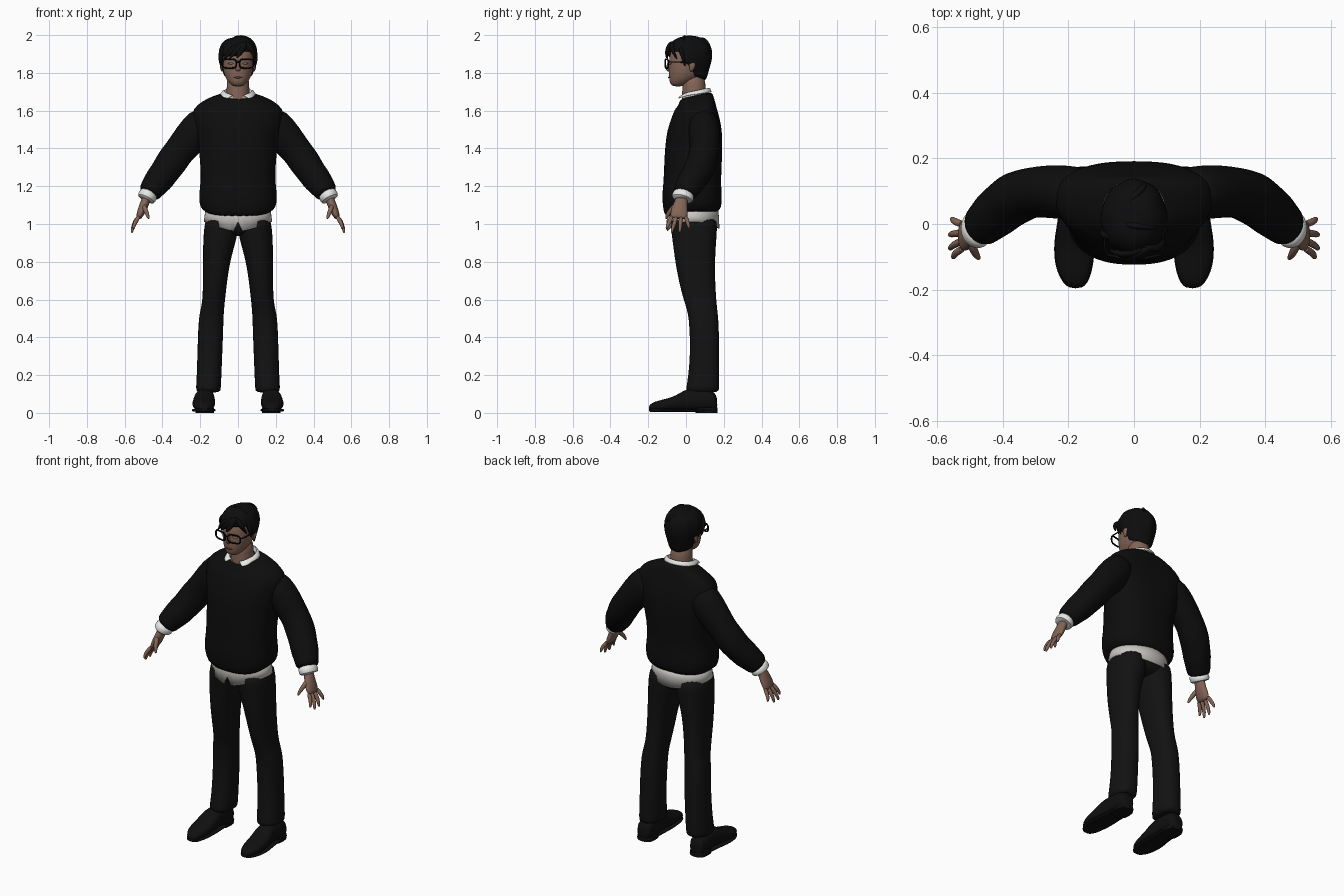
import bpy, bmesh, math
from mathutils import Vector


def material(name, r, g, b):
    m = bpy.data.materials.new(name)
    m.diffuse_color = (r, g, b, 1)
    return m


KNIT = material("black knit", .004, .004, .004)
CLOTH = material("black cloth", .006, .006, .0065)
HAIR = material("black hair", .004, .004, .0045)
LEATHER = material("black leather", .005, .005, .005)
FRAME = material("black plastic", .003, .003, .003)
SKIN = material("brown skin", .23, .13, .095)
LIP = material("lip", .17, .075, .06)
EYE = material("eye white", .35, .32, .3)
WHITE = material("white shirt", .82, .82, .81)
HEM = material("shirt tail", .58, .57, .54)


def make(name, rings, mat, closed=True, caps=True, mirror=False, sub=1, thick=0):
    """Skin a list of point rings into one smooth object."""
    bm = bmesh.new()
    vs = [[bm.verts.new(p) for p in ring] for ring in rings]
    n = len(vs[0])
    for a, b in zip(vs, vs[1:]):
        for i in range(n if closed else n - 1):
            j = (i + 1) % n
            bm.faces.new((a[i], a[j], b[j], b[i]))
    if caps:
        bm.faces.new(vs[0][::-1])
        bm.faces.new(vs[-1])
    bmesh.ops.recalc_face_normals(bm, faces=bm.faces)
    me = bpy.data.meshes.new(name)
    bm.to_mesh(me)
    bm.free()
    me.materials.append(mat)
    ob = bpy.data.objects.new(name, me)
    bpy.context.collection.objects.link(ob)
    if thick:
        ob.modifiers.new("thickness", 'SOLIDIFY').thickness = thick
    if mirror:
        ob.modifiers.new("mirror", 'MIRROR')
    if sub:
        ob.modifiers.new("smooth", 'SUBSURF').levels = sub
        ob.modifiers["smooth"].render_levels = sub
    bpy.context.view_layer.objects.active = ob
    ob.select_set(True)
    bpy.ops.object.shade_smooth_by_angle(angle=math.radians(50))
    ob.select_set(False)
    return ob


def oval(c, u, v, n=20, p=2.0):
    """Superellipse ring around c with half axes u and v."""
    pts = []
    for i in range(n):
        a = 2 * math.pi * i / n
        ca, sa = math.cos(a), math.sin(a)
        pts.append(Vector(c) + Vector(u) * math.copysign(abs(ca) ** (2 / p), ca)
                   + Vector(v) * math.copysign(abs(sa) ** (2 / p), sa))
    return pts


def level(z, x0, x1, y0, y1, n=20, p=2.0):
    """Horizontal ring from its extents."""
    return oval(((x0 + x1) / 2, (y0 + y1) / 2, z), ((x1 - x0) / 2, 0, 0), (0, (y1 - y0) / 2, 0), n, p)


def tube(name, path, mat, n=14, **kw):
    """Limb along a path of (x, y, z, radius across, radius along y)."""
    pts = [Vector(q[:3]) for q in path]
    rings = []
    for i, q in enumerate(path):
        t = (pts[min(i + 1, len(pts) - 1)] - pts[max(i - 1, 0)]).normalized()
        u = t.cross(Vector((0, 1, 0))).normalized()
        rings.append(oval(pts[i], u * q[3], t.cross(u) * q[4], n))
    return make(name, rings, mat, **kw)


# Sweater body: hem, waist blouse, chest, sloping shoulders
body = [(1.03, -.1, .165, .172), (1.055, -.117, .18, .19), (1.10, -.124, .19, .205),
        (1.16, -.127, .19, .208), (1.22, -.119, .185, .197), (1.32, -.116, .19, .2),
        (1.42, -.111, .193, .21), (1.50, -.1, .19, .228), (1.56, -.078, .178, .243),
        (1.61, -.06, .163, .24), (1.642, -.045, .15, .195), (1.667, -.035, .142, .14),
        (1.685, -.026, .132, .096)]
rings = []
for z, y0, y1, rx in body:
    ring = level(z, -rx, rx, y0, y1, 32, 2.4)
    for p in ring:
        if z > 1.4:                                  # shoulders sit towards the back
            p.y += .03 * (p.x / .24) ** 2
        if z > 1.64:                                 # neckline drops in front
            p.z += .22 * (p.y - .055)
        if z < 1.06:                                 # hem rises at sides and back
            p.z += .025 * min(1, max(0, (p.y + .1) / .1))
    rings.append(ring)
make("sweater_body", rings, KNIT)

# Sleeves with soft folds
tube("sleeves", [(.15, .09, 1.55, .08, .075), (.19, .095, 1.525, .1, .085), (.253, .1, 1.455, .093, .083),
                 (.312, .097, 1.385, .081, .077), (.34, .088, 1.345, .085, .08), (.368, .076, 1.305, .082, .083),
                 (.395, .055, 1.265, .077, .078), (.42, .035, 1.232, .078, .078), (.445, .012, 1.2, .068, .07),
                 (.465, -.006, 1.172, .064, .066), (.474, -.013, 1.158, .052, .056)], KNIT, n=18, mirror=True)
tube("shirt_cuffs", [(.466, -.008, 1.17, .05, .055), (.478, -.015, 1.15, .052, .06),
                     (.488, -.022, 1.13, .052, .06), (.489, -.022, 1.128, .03, .035)], WHITE, mirror=True)

# Hands: palm, four fingers, thumb
tube("palms", [(.478, -.018, 1.155, .026, .032), (.492, -.027, 1.115, .024, .034), (.508, -.035, 1.075, .024, .046),
               (.523, -.038, 1.04, .018, .047), (.528, -.039, 1.028, .01, .04)], SKIN, mirror=True)
fingers = [(-.074, -.102, .552, .972), (-.05, -.075, .562, .952), (-.026, -.033, .562, .953), (-.002, .016, .556, .975)]
for k, (yb, yt, xt, zt) in enumerate(fingers):
    xm, ym, zm = (.52 + xt) / 2 + .01, (yb + yt) / 2, (1.045 + zt) / 2
    tube("fingers_%d" % (k + 1), [(.52, yb, 1.045, .013, .013), (xm, ym, zm, .012, .012),
                                  (xt, yt, zt + .012, .009, .009), (xt, yt, zt, .004, .004)], SKIN, n=8, mirror=True)
tube("thumbs", [(.5, -.05, 1.1, .016, .018), (.49, -.08, 1.075, .014, .015), (.478, -.1, 1.045, .011, .011),
                (.472, -.107, 1.025, .005, .005)], SKIN, n=8, mirror=True)

# Shirt tail: open band with a front notch
N = 48
band = [[], [], []]
for i in range(N):
    a = 2 * math.pi * i / N
    x, y = math.sin(a), -math.cos(a)
    low = 1.012 - .05 * max(0, -y) ** 3 - .035 * max(0, y) ** 2
    if abs(x) < .07 and y < 0:
        low = 1.01
    for ring, z, r in zip(band, (1.08, 1.04, low), (.95, .98, 1.0)):
        ring.append(Vector((x * .181 * r, .037 + y * .14 * r, z)))
make("shirt_tail", band, HEM, caps=False, sub=0, thick=.006)

# Trousers: pelvis and straight legs
make("trouser_seat", [level(z, -r, r, y0, y1, 24, 2.4) for z, r, y0, y1 in
     ((1.08, .165, -.085, .16), (1.0, .173, -.085, .165), (.96, .15, -.07, .155), (.935, .08, -.03, .12))], CLOTH)
legs = [(1.05, .0, .17, -.085, .163), (.98, .0, .18, -.082, .166), (.93, .005, .184, -.075, .163),
        (.87, .022, .186, -.067, .158), (.8, .041, .186, -.058, .155), (.7, .057, .186, -.04, .155),
        (.6, .068, .188, -.014, .161), (.55, .073, .198, .004, .166), (.5, .076, .209, .014, .172),
        (.4, .079, .213, .02, .176), (.3, .083, .216, .02, .177), (.2, .087, .219, .012, .177),
        (.13, .09, .223, .0, .177), (.105, .092, .223, -.003, .176)]
make("trouser_legs", [level(*q, 20, 2.3) for q in legs], CLOTH, mirror=True)

# Shoes: upper lofted heel to toe, sole and heel block
shoe = [(.166, .175, .03, .07), (.155, .175, .045, .115), (.1, .175, .05, .127), (.03, .176, .052, .13),
        (-.01, .178, .057, .122), (-.05, .181, .061, .093), (-.1, .183, .06, .076), (-.145, .182, .052, .066),
        (-.18, .179, .036, .054), (-.197, .178, .016, .038)]
make("shoe_uppers", [oval((x, y, (top + .012) / 2), (w, 0, 0), (0, 0, (top - .012) / 2), 16, 2.5)
                     for y, x, w, top in shoe], LEATHER, mirror=True)
make("shoe_soles", [oval((x, y, .014), (w + .003, 0, 0), (0, 0, .009), 12, 4)
                    for y, x, w, top in shoe], LEATHER, mirror=True)
make("shoe_heels", [level(z, .126, .224, .05, .168, 16, 2.8) for z in (0, .003, .025, .028)],
     LEATHER, mirror=True, sub=0)

# Neck and head
make("neck", [level(z, -r, r, y0, y1, 20) for z, r, y0, y1 in
     ((1.62, .07, -.03, .115), (1.67, .063, -.022, .11), (1.72, .06, -.02, .105), (1.8, .06, -.02, .1))], SKIN)
make("head", [level(z, -r, r, y0, y1, 24, 2.15) for z, r, y0, y1 in
     ((1.728, .02, -.066, -.02), (1.737, .037, -.08, .0), (1.755, .054, -.088, .04), (1.78, .07, -.09, .08),
      (1.815, .08, -.092, .11), (1.86, .086, -.09, .125), (1.91, .085, -.086, .125), (1.95, .065, -.06, .1))], SKIN)
tube("nose", [(0, -.083, 1.87, .008, .008), (0, -.091, 1.845, .01, .01), (0, -.097, 1.822, .015, .014),
              (0, -.09, 1.808, .012, .01)], SKIN, n=10)
tube("ears", [(.083, .03, 1.865, .007, .012), (.09, .034, 1.85, .008, .02), (.09, .032, 1.83, .007, .016),
              (.083, .026, 1.805, .005, .007)], SKIN, n=10, mirror=True)
make("lips", [oval((x, -.0915 + abs(x) * .16, 1.776), (0, .004, 0), (0, 0, h), 8)
              for x, h in ((-.025, .001), (-.012, .005), (0, .006), (.012, .005), (.025, .001))], LIP)
make("eyes", [oval((x, -.084 + (x - .038) * .35, 1.85), (0, .005, 0), (0, 0, h), 8)
              for x, h in ((.022, .001), (.03, .005), (.038, .006), (.046, .005), (.054, .001))], EYE, mirror=True)

# Collar: open folded band, points in front
inner, fold, outer = [], [], []
for i in range(33):
    a = math.radians(18 + 324 * i / 32)
    x, y = math.sin(a), -math.cos(a)
    dip = max(0, -y) ** 4
    top = 1.722 + .02 * y - .012 * dip
    inner.append(Vector((x * .064, .045 + y * .066, 1.66)))
    fold.append(Vector((x * .07, .047 + y * .072, top)))
    outer.append(Vector((x * (.098 + .08 * dip), .05 + y * (.088 + .018 * dip), 1.685 + .012 * y - .014 * dip)))
make("collar", [inner, fold, outer], WHITE, closed=False, caps=False, thick=.005)

# Hair cap: rim follows the hairline, with soft locks
M, K = 48, 10
cap = [[] for _ in range(K + 1)]
for i in range(M):
    a = 2 * math.pi * i / M
    x, y = math.sin(a), -math.cos(a)
    if y < -.5:
        rim = 1.888 + (.025 if x > .2 else 0)
    elif y < .25:
        rim = 1.87 - .055 * max(0, (y + .5) / .75)
    else:
        rim = 1.79 - .03 * y
    for k in range(K + 1):
        z = rim + (1.993 - rim) * math.sin(math.pi / 2 * k / K)
        if z > 1.88:
            r = max(.02, 1 - ((z - 1.88) / .1135) ** 2.7) ** (1 / 2.7)
        else:
            r = 1 - 2.3 * (1.88 - z) - .0 * y
        r *= 1 + .018 * math.sin(8 * a + 12 * (z - 1.8))
        cap[k].append(Vector((x * .102 * r, .021 + y * .118 * r, z + .006 * x * (k / K))))
hair = make("hair_cap", cap, HAIR, caps=False, thick=.012)
bm = bmesh.new()
bm.from_mesh(hair.data)
bmesh.ops.holes_fill(bm, edges=[e for e in bm.edges if e.is_boundary and e.verts[0].co.z > 1.98])
bmesh.ops.recalc_face_normals(bm, faces=bm.faces)
bm.to_mesh(hair.data)
bm.free()

# Fringe locks swept to one side, plus crown tufts
locks = [((.05, -.07, 1.965), (.0, -.103, 1.93), (-.05, -.098, 1.872)),
         ((.03, -.075, 1.96), (-.035, -.1, 1.925), (-.08, -.075, 1.865)),
         ((.04, -.075, 1.965), (.02, -.104, 1.92), (-.01, -.103, 1.875)),
         ((.03, -.07, 1.965), (.075, -.08, 1.93), (.094, -.045, 1.87)),
         ((-.06, -.04, 1.95), (-.094, -.035, 1.9), (-.093, -.012, 1.835)),
         ((.06, -.03, 1.95), (.095, -.02, 1.9), (.092, -.004, 1.83)),
         ((-.03, .0, 1.982), (.03, -.01, 1.987), (.075, -.01, 1.972)),
         ((-.03, .06, 1.975), (.02, .1, 1.975), (.04, .13, 1.94))]
for k, (a, b, c) in enumerate(locks):
    tube("hair_lock_%d" % (k + 1), [(*a, .012, .012), (*b, .021, .014), (*c, .003, .003)], HAIR, n=8, sub=2)


# Glasses: two rounded rims, bridge, temples
def wire(name, pts, r, cyclic=False, mirror=False):
    cu = bpy.data.curves.new(name, 'CURVE')
    cu.dimensions = '3D'
    cu.bevel_depth, cu.bevel_resolution = r, 2
    sp = cu.splines.new('POLY')
    sp.points.add(len(pts) - 1)
    for q, p in zip(sp.points, pts):
        q.co = (*p, 1)
    sp.use_cyclic_u = cyclic
    cu.materials.append(FRAME)
    ob = bpy.data.objects.new(name, cu)
    bpy.context.collection.objects.link(ob)
    if mirror:
        ob.modifiers.new("mirror", 'MIRROR')


rim = oval((.045, -.102, 1.849), (.036, .008, 0), (0, 0, .024), 24, 3.5)
wire("glasses_rims", rim, .0045, True, True)
wire("glasses_bridge", [(-.011, -.108, 1.855), (0, -.11, 1.858), (.011, -.108, 1.855)], .004)
wire("glasses_temples", [(.081, -.094, 1.858), (.09, -.07, 1.858), (.092, .03, 1.856)], .0035, False, True)
